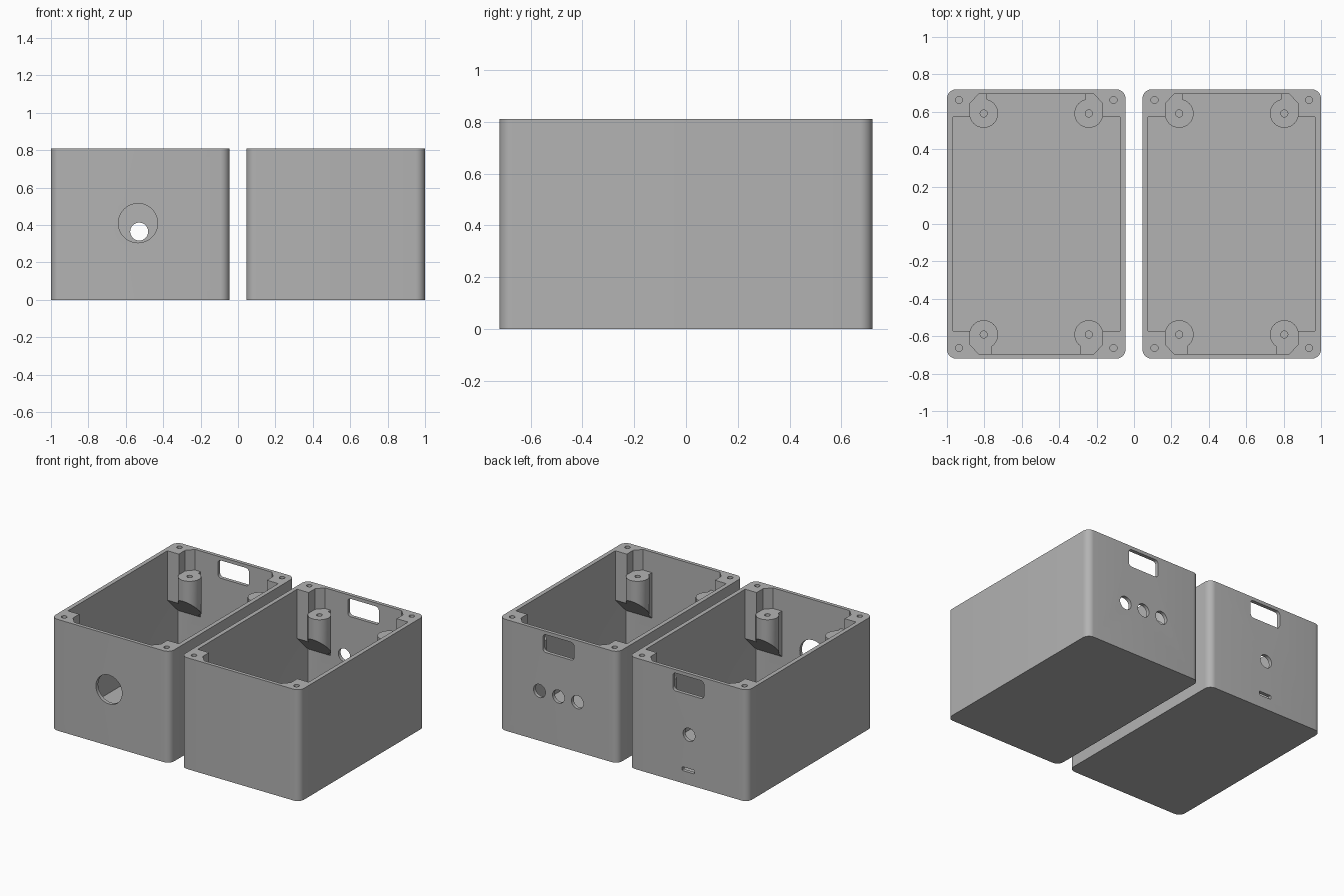
import bpy
import bmesh
from math import cos, sin, pi

if "Cube" in bpy.data.objects:
    bpy.data.objects.remove(bpy.data.objects["Cube"], do_unlink=True)

HALF_X, HALF_Y, TOP, WALL = 0.4775, 0.72, 0.81, 0.031
BOX_X = 0.5225
BOSS_TOP = 0.66

grey = bpy.data.materials.new("plain_grey")
grey.use_nodes = True
grey.diffuse_color = (0.45, 0.45, 0.45, 1)
grey.node_tree.nodes["Principled BSDF"].inputs["Base Color"].default_value = (0.45, 0.45, 0.45, 1)


def circle(cx, cy, r, n=32):
    return [(cx + r * cos(2 * pi * i / n), cy + r * sin(2 * pi * i / n)) for i in range(n)]


def rounded(cx, cy, hx, hy, r, n=8):
    """Rectangle outline with rounded corners."""
    pts = []
    for k, (sx, sy) in enumerate([(1, 1), (-1, 1), (-1, -1), (1, -1)]):
        for i in range(n + 1):
            a = pi / 2 * (k + i / n)
            pts.append((cx + sx * (hx - r) + r * cos(a), cy + sy * (hy - r) + r * sin(a)))
    return pts


def prism(name, pts, low, high, along_y=False):
    """Extrude an outline upwards, or along y; low may be a rule of the point."""
    bm = bmesh.new()
    rings = []
    for level in (low, high):
        ring = []
        for u, v in pts:
            d = level(u, v) if callable(level) else level
            ring.append(bm.verts.new((u, d, v) if along_y else (u, v, d)))
        rings.append(ring)
        bm.faces.new(ring)
    n = len(pts)
    for i in range(n):
        j = (i + 1) % n
        bm.faces.new((rings[0][i], rings[0][j], rings[1][j], rings[1][i]))
    bmesh.ops.recalc_face_normals(bm, faces=bm.faces)
    mesh = bpy.data.meshes.new(name)
    bm.to_mesh(mesh)
    bm.free()
    mesh.materials.append(grey)
    ob = bpy.data.objects.new(name, mesh)
    bpy.context.collection.objects.link(ob)
    return ob


def combine(target, tool, operation):
    """Apply a boolean and discard the tool."""
    mod = target.modifiers.new("boolean", 'BOOLEAN')
    mod.operation, mod.object, mod.solver = operation, tool, 'EXACT'
    bpy.context.view_layer.objects.active = target
    bpy.ops.object.modifier_apply(modifier=mod.name)
    bpy.data.objects.remove(tool, do_unlink=True)


def slant(u, v):
    """Sloping underside of the corner supports."""
    return 1.023 - abs(v)


def build_box(name, centre_x, wall_holes):
    box = prism(name, rounded(0, 0, HALF_X, HALF_Y, 0.05), 0, TOP)
    combine(box, prism("cavity", rounded(0, 0, HALF_X - WALL, HALF_Y - WALL + 0.005, 0.01, 2),
                       WALL, TOP + 0.1), 'DIFFERENCE')
    corners = [(sx, sy) for sx in (-1, 1) for sy in (-1, 1)]

    # Corner pillars, webs and low round bosses
    for sx, sy in corners:
        pillar = [(0.455, 0.572), (0.3545, 0.572), (0.3545, 0.645), (0.3075, 0.695),
                  (0.3075, 0.70), (0.455, 0.70)]
        web_x = 0.2635 if sy > 0 else 0.2375
        web = [(web_x, 0.60), (0.36, 0.60), (0.36, 0.702), (web_x, 0.702)]
        for part, outline, top in (("pillar", pillar, TOP), ("web", web, BOSS_TOP),
                                   ("boss", circle(0.281, 0.591, 0.077), BOSS_TOP)):
            flipped = [(sx * u, sy * v) for u, v in outline]
            combine(box, prism(part, flipped, slant, top), 'UNION')

    # Screw holes in the pillars and bosses
    for sx, sy in corners:
        for u, v, top in ((0.413, 0.663, TOP), (0.281, 0.591, BOSS_TOP)):
            hole = prism("screw_hole", circle(sx * u, sy * v, 0.019, 20), top - 0.13, top + 0.05)
            combine(box, hole, 'DIFFERENCE')

    # Openings in the end walls
    for outline, side in wall_holes:
        hole = prism("opening", outline, side * 0.65, side * 0.8, along_y=True)
        combine(box, hole, 'DIFFERENCE')

    box.location.x = centre_x
    bpy.ops.object.select_all(action='DESELECT')
    box.select_set(True)
    bpy.context.view_layer.objects.active = box
    bpy.ops.object.shade_smooth_by_angle(angle=pi / 6)
    return box


window = (rounded(0, 0.72, 0.125, 0.065, 0.025), 1)

build_box("right_box", -BOX_X, [
    window,
    (circle(-0.006, 0.365, 0.048), 1),
    (rounded(0, 0.105, 0.05, 0.014, 0.006, 3), 1),
    (circle(-0.012, 0.41, 0.105, 48), -1),
])
build_box("left_box", BOX_X, [window] + [(circle(k * 0.153, 0.362, 0.048), 1) for k in (-1, 0, 1)])
